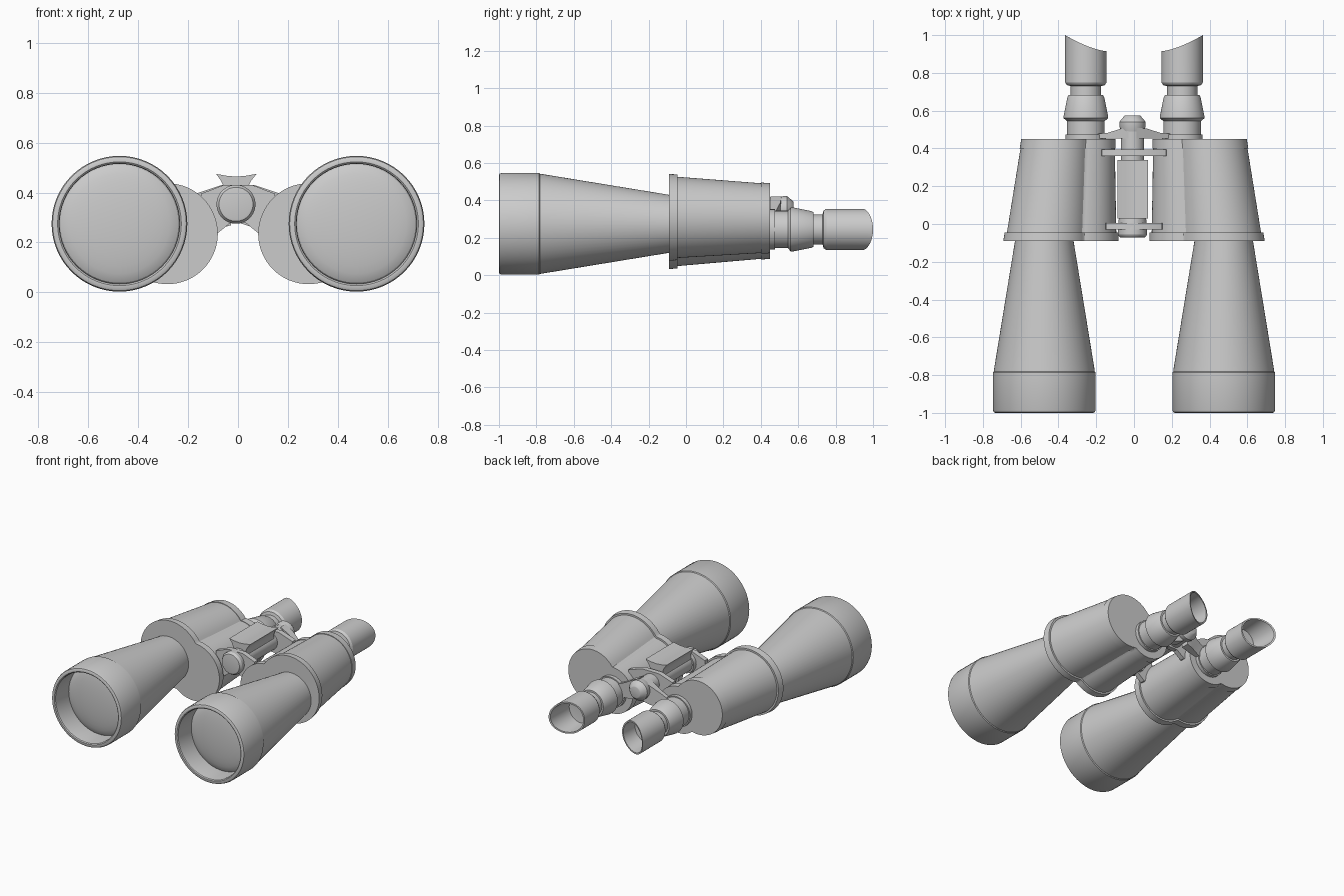
import bpy, bmesh, math
from math import cos, sin, pi, sqrt

if "Cube" in bpy.data.objects:
    bpy.data.objects.remove(bpy.data.objects["Cube"])


def loft(name, rings, cap=True):
    """Skin a list of closed rings of points into one smooth-shaded object."""
    bm = bmesh.new()
    loops = [[bm.verts.new(p) for p in ring] for ring in rings]
    n = len(loops[0])
    for a, b in zip(loops, loops[1:]):
        for i in range(n):
            j = (i + 1) % n
            bm.faces.new((a[i], a[j], b[j], b[i]))
    if cap:
        bm.faces.new(loops[0])
        bm.faces.new(loops[-1])
    bmesh.ops.remove_doubles(bm, verts=bm.verts, dist=1e-5)
    bmesh.ops.recalc_face_normals(bm, faces=bm.faces)
    me = bpy.data.meshes.new(name)
    bm.to_mesh(me)
    bm.free()
    ob = bpy.data.objects.new(name, me)
    bpy.context.collection.objects.link(ob)
    bpy.ops.object.select_all(action='DESELECT')
    ob.select_set(True)
    bpy.context.view_layer.objects.active = ob
    bpy.ops.object.shade_smooth_by_angle(angle=math.radians(30))
    return ob


def circle(cx, cz, r, y, n=64):
    return [(cx + r * cos(2 * pi * i / n), y, cz + r * sin(2 * pi * i / n)) for i in range(n)]


def lathe(name, cx, cz, profile, cap=True):
    """Turn (radius, y) points around an axis parallel to y."""
    return loft(name, [circle(cx, cz, max(r, 1e-7), y) for r, y in profile], cap)


def extrude(name, outline, y0, y1):
    """Extrude an (x, z) outline along y."""
    return loft(name, [[(x, y, z) for x, z in outline] for y in (y0, y1)])


def housing_ring(s, y, grow):
    """Outline of two merged circles (large outer, small inner), tapering with y."""
    f = (y + 0.09) / 0.54
    mix = lambda a, b: a + (b - a) * f
    circles = [(mix(.46, .41), mix(.31, .305), mix(.22, .183) + grow),
               (mix(.283, .26), mix(.235, .25), mix(.19, .158) + grow)]
    ox = (circles[0][0] + circles[1][0]) / 2
    oz = (circles[0][1] + circles[1][1]) / 2
    pts = []
    for i in range(128):
        dx, dz = cos(2 * pi * i / 128), sin(2 * pi * i / 128)
        t = 0
        for cx, cz, r in circles:
            vx, vz = cx - ox, cz - oz
            d = dx * vx + dz * vz
            t = max(t, d + sqrt(d * d - vx * vx - vz * vz + r * r))
        pts.append((s * (ox + t * dx), y, oz + t * dz))
    return pts


HX, HZ = -0.008, 0.353      # hinge axis
EX, EZ = 0.255, 0.245       # eyepiece axis

for s, side in ((-1, "left"), (1, "right")):
    # objective barrel with rounded hood rim and recessed seat
    lathe(side + "_barrel", s * .475, .275,
          [(.155, -.06), (.155, -.09), (.267, -.775), (.267, -.78), (.272, -.785),
           (.272, -.985), (.268, -.996), (.26, -1), (.248, -1), (.242, -.995),
           (.24, -.985), (.24, -.84)], cap=False)
    # domed front lens
    lathe(side + "_front_lens", s * .475, .275,
          [(.241 * cos(a), -.85 - .04 * sin(a)) for a in [i * pi / 16 for i in range(9)]], cap=False)

    # prism housing with flanges at both ends
    loft(side + "_prism_housing",
         [housing_ring(s, y, g) for y, g in
          ((-.09, .012), (-.045, .012), (-.045, 0), (.4, 0), (.4, .004), (.45, .004))])

    # eyepiece body
    lathe(side + "_eyepiece", s * EX, EZ,
          [(.1, .44), (.1, .545), (.118, .56), (.118, .57), (.098, .67), (.092, .682),
           (.08, .682), (.08, .73), (.085, .735)])
    # eyecup with a slanted, swept rim and a hollow inside
    rings = [circle(s * EX, EZ, r, y) for r, y in ((.08, .73), (.1, .735), (.11, .75))]
    for r in (.11, .1):
        rings.append([(x, .915 + .085 * min(1, max(0, (s * x - EX + .11) / .22)) ** 1.5, z)
                      for x, y, z in circle(s * EX, EZ, r, 0)])
    rings += [circle(s * EX, EZ, .09, .8), circle(s * EX, EZ, 1e-7, .79)]
    loft(side + "_eyecup", rings, cap=False)

    # bridge collar and arm reaching from the hinge to the eyepiece
    lathe(side + "_bridge_collar", s * EX, EZ, [(.108, .445), (.108, .475)])
    arm = [(HX * s + .02, .072), (.07, .066), (.14, .052), (EX, .045)]
    depth = (.51, .505, .482, .475)
    sections = []
    for (x, h), y1 in zip(arm, depth):
        zc = HZ + (EZ - HZ) * x / EX
        sections.append([(s * x, .452, zc - h), (s * x, y1, zc - h),
                         (s * x, y1, zc + h), (s * x, .452, zc + h)])
    loft(side + "_bridge_arm", sections)

    # hinge lugs joining the housings
    lug = [(0, .43), (.06, .43), (.155, .395), (.16, .25), (.085, .237), (.03, .28), (0, .28)]
    for tag, y0, y1, k in (("front", -.03, .005, .96), ("rear", .36, .395, 1.1)):
        extrude(f"{side}_{tag}_hinge_lug", [(s * x * k, z) for x, z in lug], y0, y1)

# hinge column, front cap and focus knob
lathe("hinge_column", HX, HZ, [(.062, -.03), (.062, .5)])
lathe("front_hinge_cap", HX, HZ,
      [(.058, -.072), (.068, -.07), (.078, -.055), (.078, -.02), (.072, .03)])
lathe("focus_knob", HX, HZ,
      [(.062, .49), (.07, .52), (.07, .54), (.058, .555), (.042, .573), (.036, .575)])

# saddle plate on top of the column, with a dished top and flared sides
extrude("saddle_plate",
        [(-.088, .475), (-.045, .467), (HX, .464), (.03, .467), (.075, .475),
         (.052, .447), (.042, .425), (.042, .39), (-.058, .39), (-.058, .425), (-.068, .447)],
        .03, .34)
